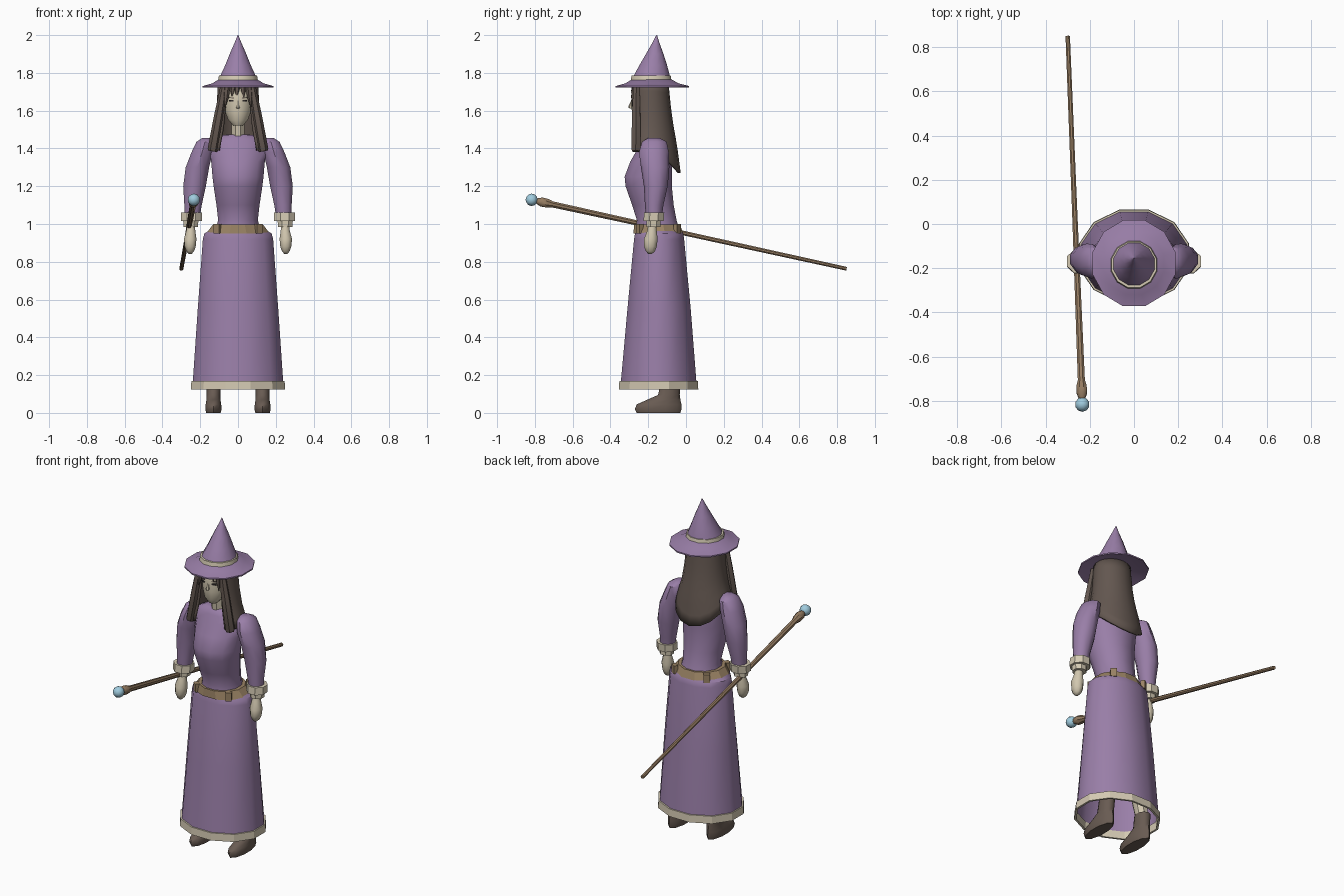
import bpy, bmesh, math
from mathutils import Vector


def material(name, r, g, b):
    m = bpy.data.materials.new(name)
    m.diffuse_color = (r, g, b, 1)
    return m


PURPLE = material("purple cloth", 0.32, 0.21, 0.39)
CREAM = material("cream trim", 0.66, 0.59, 0.45)
SKIN = material("pale skin", 0.64, 0.57, 0.43)
HAIR = material("dark brown hair", 0.125, 0.095, 0.08)
BOOT = material("boot brown", 0.14, 0.105, 0.085)
LEATHER = material("belt tan", 0.33, 0.23, 0.13)
WOOD = material("staff wood", 0.30, 0.20, 0.12)
ORB = material("orb blue", 0.35, 0.60, 0.73)
DARK = material("eye dark", 0.03, 0.025, 0.025)


def finish(name, bm, mat, angle=42):
    bmesh.ops.recalc_face_normals(bm, faces=bm.faces)
    me = bpy.data.meshes.new(name)
    bm.to_mesh(me)
    bm.free()
    me.materials.append(mat)
    ob = bpy.data.objects.new(name, me)
    bpy.context.collection.objects.link(ob)
    bpy.ops.object.select_all(action='DESELECT')
    ob.select_set(True)
    bpy.context.view_layer.objects.active = ob
    bpy.ops.object.shade_smooth_by_angle(angle=math.radians(angle))
    return ob


def loft(name, rings, mat, segs=12, caps=True, loop=False, angle=42):
    """Skin stacked oval rings given as (z, centre x, half width, y front, y back)."""
    bm = bmesh.new()
    grow = 1 / math.cos(math.pi / segs)
    rows = []
    for z, cx, rx, y0, y1 in rings:
        row = []
        for i in range(segs):
            a = 2 * math.pi * (i + 0.5) / segs
            row.append(bm.verts.new((cx + rx * grow * math.cos(a),
                                     (y0 + y1) / 2 + (y1 - y0) / 2 * grow * math.sin(a), z)))
        rows.append(row)
    pairs = list(zip(rows, rows[1:])) + ([(rows[-1], rows[0])] if loop else [])
    for lo, hi in pairs:
        for i in range(segs):
            j = (i + 1) % segs
            bm.faces.new((lo[i], lo[j], hi[j], hi[i]))
    if caps and not loop:
        bm.faces.new(rows[0])
        bm.faces.new(rows[-1])
    return finish(name, bm, mat, angle)


def box(name, loc, size, mat, rz=0, ry=0):
    bm = bmesh.new()
    bmesh.ops.create_cube(bm, size=1)
    bmesh.ops.scale(bm, vec=size, verts=bm.verts)
    ob = finish(name, bm, mat)
    ob.location, ob.rotation_euler = loc, (0, ry, rz)
    return ob


def rod(name, start, end, profile, mat, segs=8):
    """Round bar along a line; profile is (distance share, radius)."""
    a, b = Vector(start), Vector(end)
    length = (b - a).length
    ob = loft(name, [(t * length, 0, r, -r, r) for t, r in profile], mat, segs)
    ob.location = a
    ob.rotation_euler = (b - a).to_track_quat('Z', 'Y').to_euler()
    return ob


# Robe: open skirt, hem trim, bodice
loft("skirt", [(0.14, 0, 0.241, -0.347, 0.057), (0.55, 0, 0.213, -0.310, 0.025),
               (0.92, 0, 0.186, -0.275, -0.010), (0.95, 0, 0.178, -0.270, -0.014),
               (0.98, 0, 0.13, -0.265, -0.035)], PURPLE, caps=False)
loft("hem_trim", [(0.17, 0, 0.234, -0.340, 0.050), (0.17, 0, 0.247, -0.353, 0.063),
                  (0.125, 0, 0.249, -0.355, 0.065), (0.125, 0, 0.237, -0.343, 0.053)],
     CREAM, loop=True, angle=20)
loft("bodice", [(0.97, 0, 0.12, -0.268, -0.035), (1.02, 0, 0.105, -0.260, -0.050),
                (1.10, 0, 0.114, -0.285, -0.065), (1.20, 0, 0.129, -0.320, -0.075),
                (1.25, 0, 0.135, -0.325, -0.075), (1.33, 0, 0.142, -0.295, -0.075),
                (1.40, 0, 0.152, -0.255, -0.085), (1.44, 0, 0.142, -0.240, -0.100),
                (1.47, 0, 0.085, -0.225, -0.125), (1.475, 0, 0.04, -0.215, -0.145)], PURPLE)

# Belt with four loops
loft("belt", [(0.95, 0, 0.15, -0.265, -0.025), (0.95, 0, 0.168, -0.278, -0.015),
              (0.998, 0, 0.132, -0.275, -0.032), (0.998, 0, 0.10, -0.255, -0.055)],
     LEATHER, loop=True, angle=20)
for sx in (-1, 1):
    for y, turn in ((-0.245, 1), (-0.047, -1)):
        box("belt_loop", (sx * 0.108, y, 0.974), (0.035, 0.025, 0.05), LEATHER, rz=sx * turn * 0.6)

# Arms, cuffs, hands, legs and boots on both sides
for s, side in ((-1, "right"), (1, "left")):
    loft(side + "_sleeve", [(1.455, s * 0.165, 0.025, -0.20, -0.14), (1.435, s * 0.175, 0.045, -0.23, -0.105),
                            (1.38, s * 0.19, 0.056, -0.245, -0.095), (1.30, s * 0.215, 0.062, -0.235, -0.092),
                            (1.20, s * 0.23, 0.060, -0.22, -0.10), (1.10, s * 0.238, 0.046, -0.215, -0.122),
                            (1.03, s * 0.243, 0.040, -0.21, -0.13)], PURPLE, 10)
    loft(side + "_cuff", [(1.06, s * 0.245, 0.045, -0.210, -0.128), (1.06, s * 0.247, 0.056, -0.222, -0.115),
                          (1.015, s * 0.247, 0.056, -0.225, -0.118), (1.015, s * 0.25, 0.040, -0.21, -0.135),
                          (0.985, s * 0.25, 0.038, -0.21, -0.135)], CREAM, 8, angle=20)
    loft(side + "_hand", [(1.0, s * 0.25, 0.021, -0.20, -0.155), (0.965, s * 0.25, 0.024, -0.205, -0.155),
                          (0.92, s * 0.253, 0.033, -0.223, -0.150), (0.88, s * 0.253, 0.029, -0.222, -0.155),
                          (0.855, s * 0.253, 0.020, -0.212, -0.165), (0.842, s * 0.253, 0.008, -0.2, -0.18)],
         SKIN, 8, angle=60)
    loft(side + "_leg", [(0.15, s * 0.128, 0.033, -0.12, -0.045), (0.45, s * 0.11, 0.045, -0.18, -0.08)], SKIN, 8)
    loft(side + "_boot", [(0, s * 0.13, 0.038, -0.255, -0.036), (0.02, s * 0.13, 0.043, -0.265, -0.030),
                          (0.045, s * 0.13, 0.041, -0.255, -0.030), (0.07, s * 0.13, 0.037, -0.20, -0.034),
                          (0.095, s * 0.13, 0.036, -0.145, -0.036), (0.165, s * 0.128, 0.039, -0.13, -0.032)],
         BOOT, 10, angle=60)

# Head, neck, nose and eyes
loft("neck", [(1.45, 0, 0.035, -0.225, -0.15), (1.56, 0, 0.035, -0.235, -0.16)], SKIN, 8)
loft("head", [(1.522, 0, 0.025, -0.265, -0.22), (1.55, 0, 0.052, -0.282, -0.17), (1.60, 0, 0.070, -0.287, -0.13),
              (1.65, 0, 0.076, -0.290, -0.115), (1.70, 0, 0.075, -0.285, -0.11), (1.76, 0, 0.055, -0.26, -0.13)], SKIN)
rod("nose", (0, -0.285, 1.655), (0, -0.296, 1.612), ((0, 0.004), (0.85, 0.010), (1, 0.006)), SKIN, 6)
for s in (-1, 1):
    box("eye", (s * 0.035, -0.282, 1.652), (0.026, 0.009, 0.009), DARK, rz=s * 0.25)
    box("brow", (s * 0.035, -0.281, 1.668), (0.030, 0.009, 0.004), HAIR, rz=s * 0.25, ry=-s * 0.1)

# Long hair: a shell open at the face, falling to a point at the back
LEVELS = [(1.75, 0.100, 0.085, 0.090), (1.60, 0.110, 0.100, 0.092), (1.50, 0.125, 0.115, 0.098),
          (1.42, 0.150, 0.130, 0.105), (1.27, 0.185, 0.150, 0.108)]


def hair_size(z):
    for a, b in zip(LEVELS, LEVELS[1:]):
        if z >= b[0]:
            t = (a[0] - z) / (a[0] - b[0])
            return [p + (q - p) * t for p, q in zip(a[1:], b[1:])]
    return LEVELS[-1][1:]


bm = bmesh.new()
rows = []
for i in range(15):
    a = math.radians(-140 + 20 * i)
    hem = 1.39 - 0.12 * max(0, math.cos(a)) ** 1.5
    row = []
    for k in range(9):
        z = 1.75 + (hem - 1.75) * k / 8
        rx, back, front = hair_size(z)
        row.append(bm.verts.new((rx * math.sin(a), -0.185 + math.cos(a) * (back if math.cos(a) > 0 else front * 1.1), z)))
    rows.append(row)
for p, q in zip(rows, rows[1:]):
    for k in range(8):
        bm.faces.new((p[k], q[k], q[k + 1], p[k + 1]))
hair = finish("hair", bm, HAIR)
solid = hair.modifiers.new("thickness", 'SOLIDIFY')
solid.thickness, solid.offset = 0.014, 0

# Fringe locks and the long front locks
for x, tip, drop in ((-0.055, -0.068, 1.62), (-0.025, -0.032, 1.675), (0.0, -0.010, 1.66),
                     (0.025, 0.030, 1.67), (0.055, 0.068, 1.62)):
    rod("fringe_lock", (x, -0.268, 1.75), (tip, -0.282, drop), ((0, 0.015), (0.6, 0.013), (1, 0.002)), HAIR, 6)
for s in (-1, 1):
    rod("front_lock", (s * 0.072, -0.262, 1.74), (s * 0.135, -0.265, 1.385),
        ((0, 0.016), (0.5, 0.022), (0.97, 0.024), (1, 0.02)), HAIR, 6)

# Pointed hat: brim, band and crown
loft("hat_brim", [(1.755, 0, 0.08, -0.265, -0.10), (1.722, 0, 0.187, -0.372, 0.017),
                  (1.730, 0, 0.187, -0.372, 0.017), (1.745, 0, 0.135, -0.32, -0.04),
                  (1.77, 0, 0.095, -0.28, -0.085)], PURPLE)
loft("hat_band", [(1.762, 0, 0.09, -0.28, -0.09), (1.762, 0, 0.105, -0.292, -0.077),
                  (1.785, 0, 0.101, -0.288, -0.081), (1.785, 0, 0.085, -0.27, -0.095)], CREAM, loop=True)
loft("hat_crown", [(1.765, 0, 0.10, -0.285, -0.082), (1.79, 0, 0.091, -0.274, -0.087),
                   (1.84, 0, 0.068, -0.247, -0.100), (1.90, 0, 0.044, -0.212, -0.119),
                   (1.96, 0, 0.018, -0.178, -0.141), (2.0, 0, 0.002, -0.157, -0.153)], PURPLE)

# Staff with flared collar and orb
rod("staff", (-0.30, 0.85, 0.763), (-0.235, -0.79, 1.122),
    ((0, 0.010), (0.5, 0.012), (0.95, 0.016), (0.965, 0.023), (0.985, 0.024), (1, 0.014)), WOOD)
bm = bmesh.new()
bmesh.ops.create_icosphere(bm, subdivisions=2, radius=0.033)
orb = finish("staff_orb", bm, ORB)
orb.location = (-0.234, -0.817, 1.128)
